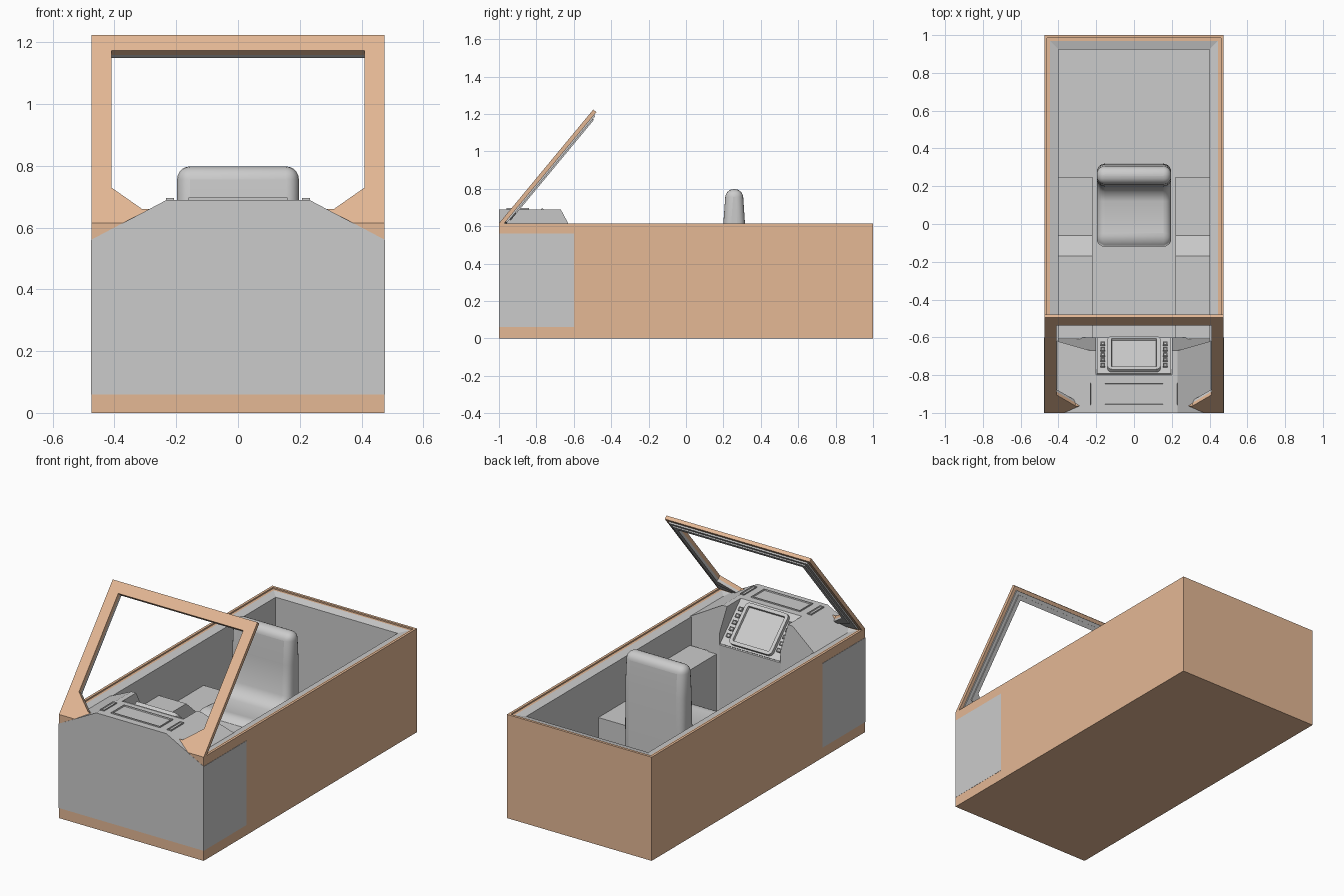
import bpy, bmesh, math
from mathutils import Matrix, Vector

if "Cube" in bpy.data.objects:
    bpy.data.objects.remove(bpy.data.objects["Cube"])

orange = bpy.data.materials.new("orange_paint")
orange.diffuse_color = (0.78, 0.48, 0.30, 1)
orange.use_nodes = True
orange.node_tree.nodes["Principled BSDF"].inputs["Base Color"].default_value = orange.diffuse_color


def finish(bm, name, mat=None, recalc=True):
    if recalc:
        bmesh.ops.recalc_face_normals(bm, faces=bm.faces[:])
    me = bpy.data.meshes.new(name)
    bm.to_mesh(me)
    bm.free()
    ob = bpy.data.objects.new(name, me)
    bpy.context.collection.objects.link(ob)
    if mat:
        me.materials.append(mat)
    return ob


def loft(name, rings, cap_first=False, cap_last=False, mat=None, recalc=False):
    """Skin a list of equal-length point rings."""
    bm = bmesh.new()
    vs = [[bm.verts.new(p) for p in r] for r in rings]
    n = len(rings[0])
    for a, b in zip(vs, vs[1:]):
        for i in range(n):
            j = (i + 1) % n
            bm.faces.new((a[i], a[j], b[j], b[i]))
    if cap_first:
        bm.faces.new(vs[0][::-1])
    if cap_last:
        bm.faces.new(vs[-1])
    return finish(bm, name, mat, recalc)


def rect(x, y, z):
    return [(-x, -y, z), (x, -y, z), (x, y, z), (-x, y, z)]


def prism_x(name, profile, x0, x1):
    """Extrude a (y, z) profile along x."""
    return loft(name, [[(x, y, z) for y, z in profile] for x in (x0, x1)], True, True, recalc=True)


def panel(name, m, sx, sy, h, border=0, depth=0, corner=0):
    """Slab with optional rounded corners and a recessed top."""
    bm = bmesh.new()
    bmesh.ops.create_cube(bm, size=1, matrix=Matrix.Diagonal((sx, sy, h, 1)))
    if corner:
        up = [e for e in bm.edges if abs(e.verts[0].co.z - e.verts[1].co.z) > h / 2]
        bmesh.ops.bevel(bm, geom=up, offset=corner, segments=4, profile=0.5, affect='EDGES')
    bm.normal_update()
    if border:
        top = [f for f in bm.faces if f.normal.z > 0.9]
        bmesh.ops.inset_region(bm, faces=top, thickness=border)
        bmesh.ops.inset_region(bm, faces=top, thickness=0.003)
        for v in top[0].verts:
            v.co.z -= depth
    bm.transform(m)
    return finish(bm, name)


# outer hull with stepped rim, open at the top
loft("hull", [rect(.475, 1, 0), rect(.475, 1, .615), rect(.46, .985, .615),
              rect(.46, .985, .607), rect(.445, .97, .607)], cap_first=True, mat=orange)
# inner tub
loft("tub", [rect(.445, .97, .607), rect(.40, .925, .595), rect(.40, .925, .06)], cap_last=True)

# dashboard: centre block with sloping face
prism_x("dash_centre", [(-1.001, .06), (-1.001, .69), (-.8, .69), (-.6, .49), (-.6, .06)], -.2, .2)

# dashboard shoulders and side consoles, mirrored
section = [(.2, .06, -.6), (.476, .06, -.6), (.476, .56, -.6),
           (.23, .69, -.67), (.2, .69, -.67), (.2, .56, -.6)]
for s, side in ((-1, "left"), (1, "right")):
    loft("dash_shoulder_" + side,
         [[(s * x, -1.001, z) for x, z, y in section], [(s * x, y, z) for x, z, y in section]],
         True, True, recalc=True)
    prism_x("side_console_" + side,
            [(.25, .06), (.25, .33), (-.06, .33), (-.17, .43), (-.61, .43), (-.61, .06)],
            s * .22, s * .4)
    for k, y in enumerate((-.9, -.64)):
        if k == 0:
            panel("dash_slot_" + side, Matrix.Translation((s * .22, y, .69)), .026, .12, .012, .005, .005)

# instrument screen on the slope
slope = Matrix.Translation((0, -.7, .59)) @ Matrix.Rotation(math.radians(-45), 4, 'X')
panel("screen_backing", slope, .39, .27, .012)
panel("screen_bezel", slope @ Matrix.Translation((0, 0, .012)), .28, .25, .03, .02, .012, .025)
for s, side in ((-1, "left"), (1, "right")):
    for i in range(5):
        panel(f"button_{side}_{i}", slope @ Matrix.Translation((s * .165, (i - 2) * .04, .01)),
              .024, .022, .016, .004, .003)
# flat panel on the dash top
panel("dash_top_panel", Matrix.Translation((0, -.9, .69)), .32, .12, .014, .008, .006)


# windscreen frame: tilted ring, u across, v up the slope, d depth
def tilt(u, v, d):
    return (u, -1 + .638 * v + .77 * d, .615 + .77 * v - .638 * d)


def mirrored(half):
    return half + [(-u, v) for u, v in reversed(half)]


def frame(name, outer, inner, d0, d1, mat=None):
    o, i = mirrored(outer), mirrored(inner)
    rings = [[tilt(u, v, d) for u, v in r]
             for r, d in ((o, d0), (o, d1), (i, d1), (i, d0), (o, d0))]
    ob = loft(name, rings)
    bm = bmesh.new()
    bm.from_mesh(ob.data)
    bmesh.ops.remove_doubles(bm, verts=bm.verts[:], dist=1e-5)
    bmesh.ops.recalc_face_normals(bm, faces=bm.faces[:])
    bm.to_mesh(ob.data)
    bm.free()
    if mat:
        ob.data.materials.append(mat)


opening = [(.41, .725), (.41, .149), (.31, .058)]
frame("windscreen_frame", [(.475, .79), (.475, 0), (.31, 0)], opening, 0, .022, mat=orange)
frame("windscreen_seal", [(.455, .77), (.455, .03), (.31, .02)], opening, .022, .031)
frame("windscreen_inner_seal", [(.435, .75), (.435, .1), (.31, .04)], opening, .031, .038)

# padded seat: L-shaped side profile with rounded edges
seat = prism_x("seat", [(-.12, .06), (-.12, .36), (-.09, .39), (.12, .37), (.17, .39), (.195, .44),
                        (.20, .62), (.213, .798), (.303, .798), (.315, .62), (.32, .06)], -.197, .197)
bev = seat.modifiers.new("round", 'BEVEL')
bev.width = .042
bev.segments = 5
bev.limit_method = 'ANGLE'
bev.angle_limit = math.radians(50)
bpy.context.view_layer.objects.active = seat
seat.select_set(True)
bpy.ops.object.shade_smooth_by_angle(angle=math.radians(50))
